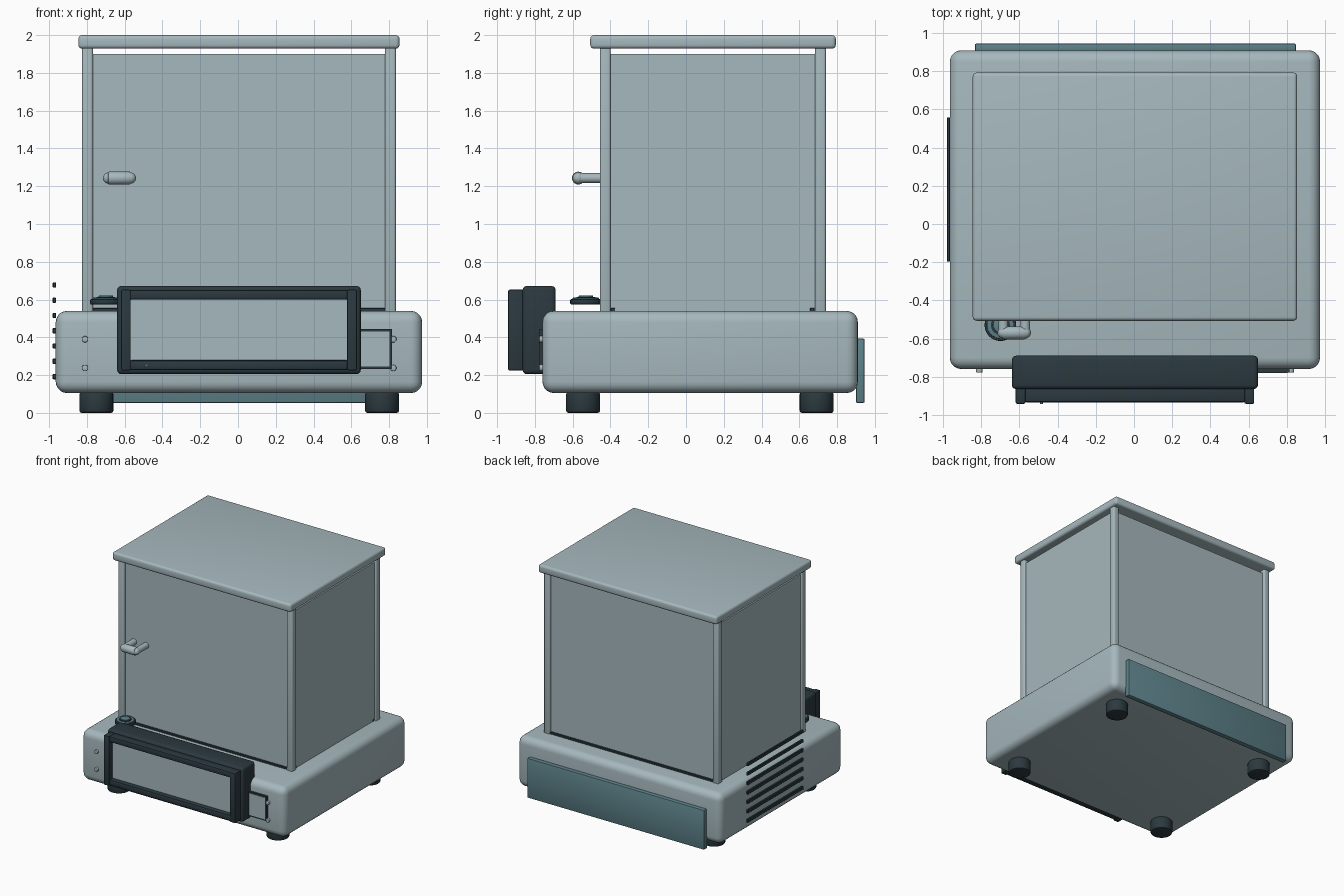
import bpy, bmesh, math
from mathutils import Matrix, Vector

if "Cube" in bpy.data.objects:
    bpy.data.objects.remove(bpy.data.objects["Cube"])


def material(name, rgb):
    m = bpy.data.materials.new(name)
    m.diffuse_color = (*rgb, 1)
    m.use_nodes = True
    m.node_tree.nodes["Principled BSDF"].inputs["Base Color"].default_value = m.diffuse_color
    return m


GREY = material("pale_grey", (0.38, 0.48, 0.51))
DARK = material("dark_slate", (0.024, 0.041, 0.05))
TEAL = material("muted_teal", (0.11, 0.225, 0.255))


def finish(bm, name, mat, bevel=0.0, segments=3, angle=35):
    """Bevel the sharp edges, store the mesh and shade it smooth by angle."""
    if bevel:
        edges = [e for e in bm.edges if e.calc_face_angle(0) > math.radians(50)]
        bmesh.ops.bevel(bm, geom=edges, offset=bevel, segments=segments,
                        profile=0.5, affect='EDGES', clamp_overlap=True)
    bmesh.ops.recalc_face_normals(bm, faces=bm.faces[:])
    mesh = bpy.data.meshes.new(name)
    bm.to_mesh(mesh)
    bm.free()
    mesh.materials.append(mat)
    ob = bpy.data.objects.new(name, mesh)
    bpy.context.collection.objects.link(ob)
    bpy.ops.object.select_all(action='DESELECT')
    ob.select_set(True)
    bpy.context.view_layer.objects.active = ob
    bpy.ops.object.shade_smooth_by_angle(angle=math.radians(angle))
    return ob


def box(name, mat, x, y, z, bevel=0.0, segments=3):
    """Box given by its (min, max) on each axis."""
    bm = bmesh.new()
    bmesh.ops.create_cube(bm, size=1)
    for v in bm.verts:
        v.co = Vector([(a + b) / 2 + c * (b - a) for c, (a, b) in zip(v.co, (x, y, z))])
    return finish(bm, name, mat, bevel, segments)


def cylinder(name, mat, centre, radius, length, axis='Z', bevel=0.0, sides=32):
    rot = {'X': Matrix.Rotation(math.pi / 2, 4, 'Y'),
           'Y': Matrix.Rotation(math.pi / 2, 4, 'X'),
           'Z': Matrix.Identity(4)}[axis]
    bm = bmesh.new()
    bmesh.ops.create_cone(bm, cap_ends=True, segments=sides, radius1=radius,
                          radius2=radius, depth=length,
                          matrix=Matrix.Translation(centre) @ rot)
    return finish(bm, name, mat, bevel, 2)


# Base housing and feet
box("base_housing", GREY, (-0.965, 0.975), (-0.76, 0.91), (0.105, 0.54), 0.06, 5)
for x in (-0.75, 0.763):
    for y in (-0.545, 0.692):
        cylinder("foot", DARK, (x, y, 0.055), 0.09, 0.11, bevel=0.012)

# Draft shield: corner posts, four panels and lid
for x in (-0.825, 0.779):
    for y in (-0.456, 0.684):
        box("corner_post", GREY, (x, x + 0.057), (y, y + 0.057), (0.52, 1.94), 0.012, 3)
for name, y in (("front_panel", -0.435), ("back_panel", 0.70)):
    box(name, GREY, (-0.77, 0.781), (y, y + 0.02), (0.545, 1.9))
for name, x in (("left_panel", -0.808), ("right_panel", 0.798)):
    box(name, GREY, (x, x + 0.02), (-0.4, 0.684), (0.54, 1.9))
box("lid", GREY, (-0.845, 0.855), (-0.507, 0.793), (1.928, 2.0), 0.02, 4)

# Dark sill rails below the front and back panels
for y in (-0.447, 0.705):
    box("sill_rail", DARK, (-0.77, 0.781), (y, y + 0.03), (0.535, 0.556), 0.003, 1)
for x in (-0.81, 0.79):
    for y in (-0.4, 0.655):
        box("sill_end", DARK, (x, x + 0.03), (y, y + 0.026), (0.535, 0.556), 0.003, 1)

# Door handle: bar with round ends on two stems
for x in (-0.685, -0.57):
    cylinder("handle_stem", GREY, (x, -0.5, 1.243), 0.026, 0.14, 'Y')
    bm = bmesh.new()
    bmesh.ops.create_uvsphere(bm, u_segments=24, v_segments=14, radius=0.03,
                              matrix=Matrix.Translation((x, -0.57, 1.243)))
    finish(bm, "handle_end", GREY)
cylinder("handle_bar", GREY, (-0.628, -0.57, 1.243), 0.034, 0.12, 'X', 0.006)

# Round level indicator
cylinder("level_body", DARK, (-0.70, -0.53, 0.588), 0.083, 0.028, bevel=0.006)
cylinder("level_ring", TEAL, (-0.70, -0.53, 0.604), 0.07, 0.012, bevel=0.003)
cylinder("level_seat", DARK, (-0.70, -0.53, 0.611), 0.05, 0.006)
cylinder("level_bubble", TEAL, (-0.70, -0.53, 0.616), 0.038, 0.01, bevel=0.003)

# Display housing with bezel and recessed screen
box("display_housing", DARK, (-0.64, 0.65), (-0.865, -0.69), (0.205, 0.672), 0.022, 3)
for x in (-0.62, 0.578):
    box("bezel_side", DARK, (x, x + 0.052), (-0.942, -0.85), (0.225, 0.652), 0.008, 2)
for z in (0.227, 0.599):
    box("bezel_rail", DARK, (-0.575, 0.585), (-0.934, -0.85), (z, z + 0.052), 0.012, 2)
box("screen", GREY, (-0.572, 0.582), (-0.895, -0.86), (0.27, 0.605))
cylinder("display_button", TEAL, (-0.485, -0.937, 0.252), 0.008, 0.012, 'Y', sides=16)

# Label plate on the right of the display: grey face with a dark border
box("label_border", DARK, (0.60, 0.816), (-0.778, -0.755), (0.233, 0.444))
box("label_face", GREY, (0.60, 0.803), (-0.782, -0.775), (0.245, 0.432))

# Front screws
for x in (-0.81, 0.822):
    for z in (0.238, 0.39):
        cylinder("screw", GREY, (x, -0.765, z), 0.017, 0.026, 'Y', 0.004, 20)

# Ventilation bars on the left side
for i in range(7):
    z = 0.192 + i * 0.0808
    box("vent_bar", DARK, (-0.981, -0.963), (-0.197, 0.558), (z - 0.014, z + 0.014), 0.003, 1)

# Back cover plate
box("back_plate", TEAL, (-0.833, 0.848), (0.9, 0.945), (0.053, 0.393), 0.006, 2)
